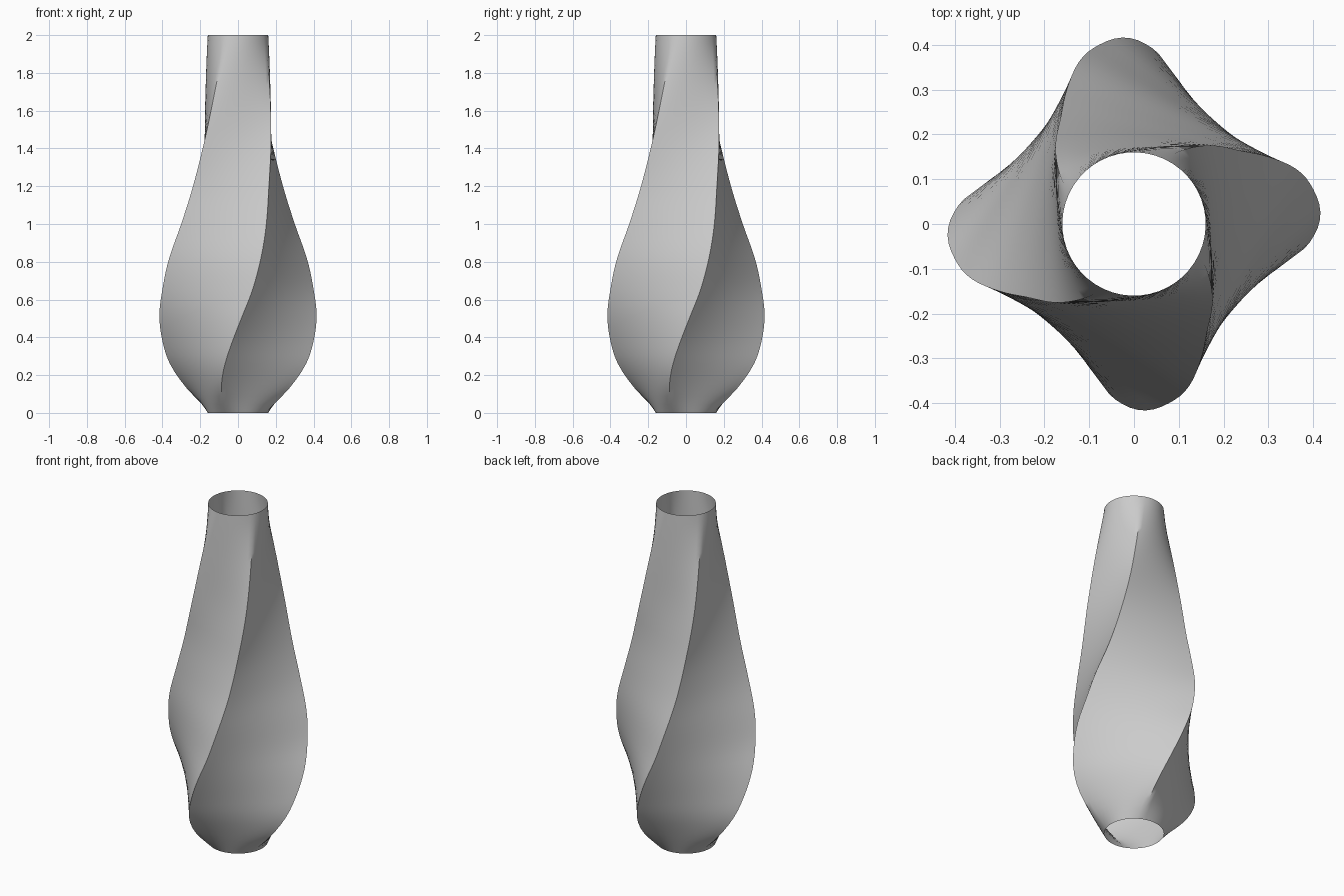
import bpy, bmesh
from math import sin, cos, radians, pi, sqrt

if "Cube" in bpy.data.objects:
    bpy.data.objects.remove(bpy.data.objects["Cube"])

# height, corner angle (degrees), corner radius, side-midpoint radius
KEYS = [
    (0.00, -25.0, .160, .160), (0.13, -18.0, .285, .217),
    (0.26, -10.8, .367, .262), (0.39, -3.6, .403, .283),
    (0.52, 3.5, .417, .292), (0.65, 10.8, .408, .287),
    (0.81, 18.0, .386, .272), (1.00, 26.5, .336, .238),
    (1.20, 34.5, .289, .205), (1.45, 45.0, .248, .177),
    (1.70, 54.0, .209, .166), (2.00, 65.0, .160, .160)]


def sample(z, c):
    """Smooth (cubic Hermite) interpolation of column c at height z."""
    n = len(KEYS)
    i = next((k for k in range(n - 1) if z <= KEYS[k + 1][0]), n - 2)

    def slope(k):
        a, b = KEYS[max(k - 1, 0)], KEYS[min(k + 1, n - 1)]
        return (b[c] - a[c]) / (b[0] - a[0])
    p, q = KEYS[i], KEYS[i + 1]
    h = q[0] - p[0]
    t = (z - p[0]) / h
    return ((2*t**3 - 3*t*t + 1) * p[c] + (t**3 - 2*t*t + t) * h * slope(i)
            + (3*t*t - 2*t**3) * q[c] + (t**3 - t*t) * h * slope(i + 1))


# Vase wall: a square section twisting a quarter turn, round at both ends
ROWS, SEG = 46, 12
bm = bmesh.new()
rings = []
for r in range(ROWS + 1):
    z = 2 * r / ROWS
    turn, R, m = radians(sample(z, 1)), sample(z, 2), sample(z, 3)
    half = R * sqrt(.5)
    ring = []
    for side in range(4):
        mid = turn + side * pi / 2 + pi / 4
        for k in range(SEG):
            f = 2 * k / SEG - 1
            # walk along the side from corner to corner, bowing to radius m
            s = sin(f * pi / 4) / sqrt(.5)
            u, v = half * s, half + (m - half) * (cos(f * pi / 4) - sqrt(.5)) / (1 - sqrt(.5))
            ring.append(bm.verts.new((v * cos(mid) - u * sin(mid),
                                      v * sin(mid) + u * cos(mid), z)))
    rings.append(ring)
N = 4 * SEG
for a, b in zip(rings, rings[1:]):
    for k in range(N):
        j = (k + 1) % N
        bm.faces.new((a[k], a[j], b[j], b[k]))

me = bpy.data.meshes.new("vase_body")
bm.to_mesh(me)
bm.free()
vase = bpy.data.objects.new("vase_body", me)
bpy.context.collection.objects.link(vase)
bpy.context.view_layer.objects.active = vase
vase.select_set(True)
bpy.ops.object.shade_smooth_by_angle(angle=radians(50))
